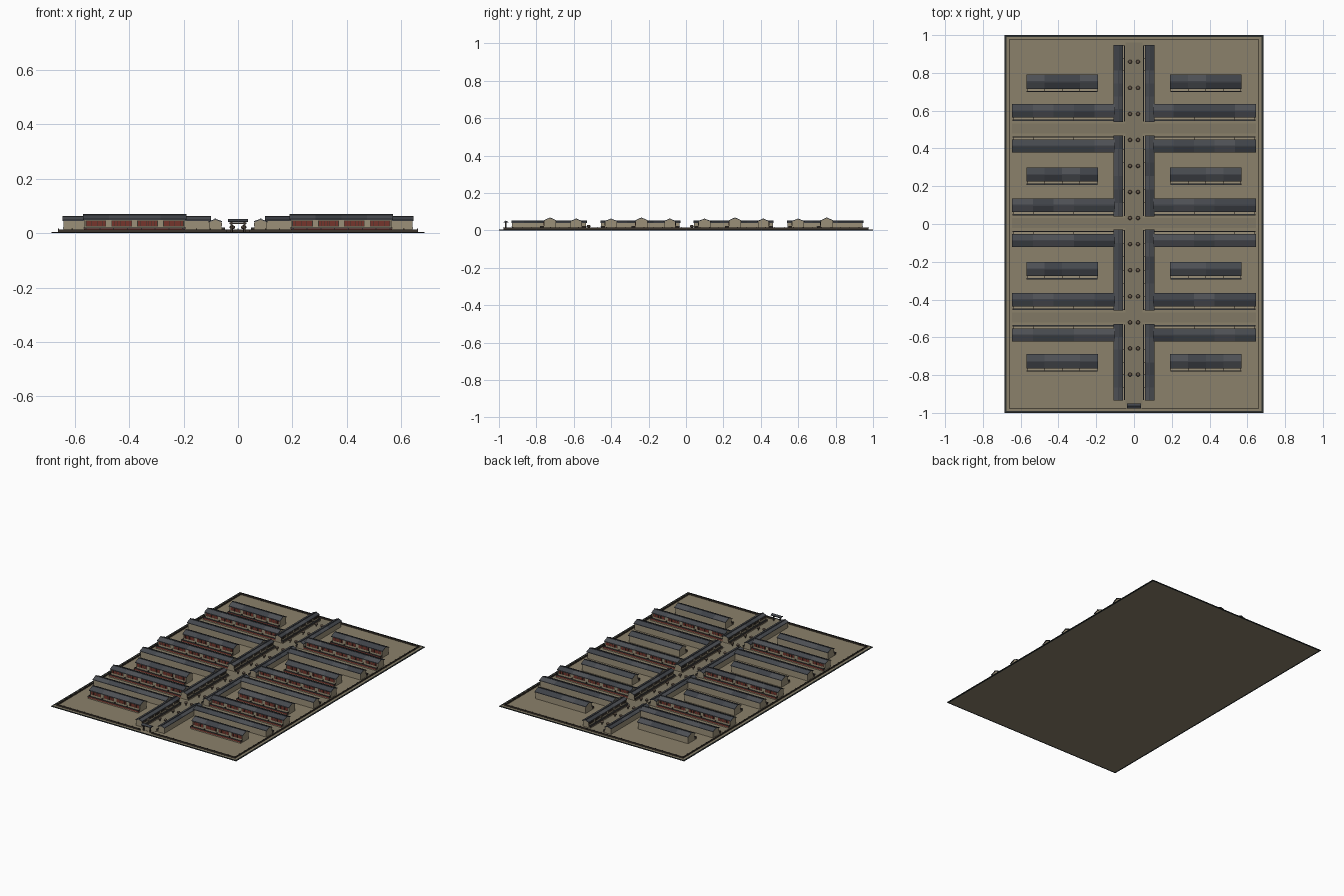
import bpy, bmesh, math, random
from mathutils import Matrix, Vector

if "Cube" in bpy.data.objects:
    bpy.data.objects.remove(bpy.data.objects["Cube"])

random.seed(4)
COL = {
    "earth": (0.26, 0.22, 0.145, 1), "moat": (0.025, 0.03, 0.028, 1),
    "street": (0.22, 0.19, 0.13, 1), "wood": (0.045, 0.035, 0.027, 1),
    "plaster": (0.33, 0.28, 0.19, 1), "red": (0.18, 0.035, 0.025, 1),
    "tile_a": (0.06, 0.066, 0.076, 1), "tile_b": (0.075, 0.08, 0.09, 1),
    "tile_c": (0.05, 0.055, 0.065, 1), "foliage": (0.13, 0.095, 0.07, 1),
}
parts = {}


def get(name, mat):
    return parts.setdefault((name, mat), bmesh.new())


def box(name, mat, x0, x1, y0, y1, z0, z1, m=Matrix()):
    c = Vector(((x0 + x1) / 2, (y0 + y1) / 2, (z0 + z1) / 2))
    s = Matrix.Diagonal((x1 - x0, y1 - y0, z1 - z0, 1))
    bmesh.ops.create_cube(get(name, mat), size=1, matrix=m @ Matrix.Translation(c) @ s)


def prism(name, mat, x0, x1, profile, m=Matrix()):
    """Extrude a (y, z) profile along x."""
    bm = get(name, mat)
    a, b = [[bm.verts.new(m @ Vector((x, y, z))) for y, z in profile] for x in (x0, x1)]
    n = len(profile)
    bm.faces.new(a)
    bm.faces.new(b[::-1])
    for i in range(n):
        bm.faces.new((a[i], b[i], b[(i + 1) % n], a[(i + 1) % n]))


def house(name, length, depth, eave, ridge, bays, trim, m, porch=0.016):
    """Row house along local x, front facing local -y, origin at roof centre."""
    h, d = length / 2, depth / 2
    w, f = d * 0.86, -d - porch
    rise = ridge - eave
    step = length / bays
    # walls with gable ends
    prism(name + "_walls", "plaster", -h + .004, h - .004,
          [(-w, .003), (w, .003), (w, eave + .001), (0, ridge - .003), (-w, eave + .001)], m)
    # porch deck and front rail
    box(name + "_porch", "plaster", -h + .004, h - .004, f, -w + .002, .003, .009, m)
    box(name + "_rail_panel", trim, -h + .004, h - .004, f, f + .002, .009, .018, m)
    box(name + "_rail_cap", "tile_b", -h + .002, h - .002, f - .001, f + .005, .018, .021, m)
    for i in range(bays):
        x0, x1 = -h + i * step, -h + (i + 1) * step
        # roof section per bay
        prism(name + "_roof", random.choice(["tile_a", "tile_b", "tile_c"]), x0, x1,
              [(-d, eave - .002), (-d, eave + .002), (0, ridge), (d, eave + .002),
               (d, eave - .002), (0, ridge - .004)], m)
        # lattice window
        g = step * .13
        box(name + "_window_frame", "wood", x0 + g - .003, x1 - g + .003, -w - .001, -w + .001,
            .024, eave - .003, m)
        box(name + "_window", trim, x0 + g, x1 - g, -w - .002, -w + .001, .026, eave - .005, m)
        n = max(3, int((x1 - x0) / .012))
        for k in range(1, n):
            x = x0 + g + (x1 - x0 - 2 * g) * k / n
            box(name + "_lattice", "wood", x - .0006, x + .0006, -w - .003, -w, .026, eave - .005, m)
    # party dividers across the porch
    for i in range(bays + 1):
        x = -h + .005 + (length - .01) * i / bays
        box(name + "_divider", "wood", x - .001, x + .001, f, -w, .009, .022, m)
    # ridge cap
    box(name + "_ridge_cap", "tile_c", -h, h, -.003, .003, ridge - .002, ridge + .001, m)


def place(x, y, deg=0):
    return Matrix.Translation((x, y, 0)) @ Matrix.Rotation(math.radians(deg), 4, "Z")


# ground and surrounding ditch
box("ground", "earth", -.676, .676, -.991, .991, 0, .004)
for s in (-1, 1):
    a, b = sorted((s * .676, s * .686))
    box("ditch", "moat", a, b, -1, 1, 0, .0045)
    a, b = sorted((s * .991, s * 1.0))
    box("ditch", "moat", -.676, .676, a, b, 0, .0045)

# main street and cross streets
box("main_street", "street", -.045, .045, -.96, .96, .003, .005)
for y in (-.495, .005, .505):
    box("cross_street", "street", -.645, .645, y - .026, y + .026, .003, .0048)

# perimeter fence with gate opening at the front
FX, FY = .66, .975
for s in (-1, 1):
    box("fence", "wood", s * FX - .001, s * FX + .001, -FY, FY, .003, .014)
    a, b = sorted((s * .04, s * FX))
    box("fence", "wood", a, b, -FY - .001, -FY + .001, .003, .014)
    for i in range(40):
        y = -FY + 2 * FY * i / 39
        box("fence_post", "wood", s * FX - .002, s * FX + .002, y - .002, y + .002, .003, .017)
    for i in range(27):
        x = -FX + 2 * FX * i / 26
        if s > 0 or abs(x) > .035:
            box("fence_post", "wood", x - .002, x + .002, s * FY - .002, s * FY + .002, .003, .017)
box("fence", "wood", -FX, FX, FY - .001, FY + .001, .003, .014)

# houses, on both sides of the main street
for s in (-1, 1):
    for y in (.505, .005, -.495):
        house("long_house_south_facing", .545, .072, .047, .063, 5, "red", place(s * .3725, y + .094))
        house("long_house_north_facing", .545, .068, .047, .063, 5, "red", place(s * .3725, y - .092, 180))
    for y in (.753, .262, -.238, -.727):
        house("inner_house", .38, .075, .05, .069, 4, "red", place(s * .38, y))
    for y0, y1 in ((.54, .948), (.04, .468), (-.458, -.03), (-.934, -.53)):
        house("street_house", y1 - y0, .05, .042, .053, 6, "wood",
              place(s * .083, (y0 + y1) / 2, -90 * s), porch=.01)

# street trees in two rows
for s in (-1, 1):
    for i in range(13):
        p = Vector((s * .021, .859 - .138 * i, 0))
        bmesh.ops.create_cone(get("tree_trunk", "wood"), segments=6, radius1=.003, radius2=.002,
                              depth=.014, cap_ends=True,
                              matrix=Matrix.Translation(p + Vector((0, 0, .011))))
        bmesh.ops.create_icosphere(get("tree_crown", "foliage"), subdivisions=2, radius=.0105,
                                   matrix=Matrix.Translation(p + Vector((0, 0, .022)))
                                   @ Matrix.Diagonal((1, 1, .75, 1)))

# entrance gate
G = -.963
for s in (-1, 1):
    box("gate_post", "wood", s * .024 - .0035, s * .024 + .0035, G - .0035, G + .0035, .003, .042)
box("gate_beam", "wood", -.031, .031, G - .003, G + .003, .034, .039)
prism("gate_roof", "tile_c", -.036, .036,
      [(G - .014, .041), (G - .014, .044), (G, .052), (G + .014, .044), (G + .014, .041)])

# turn collected geometry into objects
mats = {}
for k, c in COL.items():
    mats[k] = bpy.data.materials.new(k)
    mats[k].diffuse_color = c
for (name, mat), bm in parts.items():
    bmesh.ops.recalc_face_normals(bm, faces=bm.faces[:])
    me = bpy.data.meshes.new(name)
    bm.to_mesh(me)
    bm.free()
    me.materials.append(mats[mat])
    bpy.context.collection.objects.link(bpy.data.objects.new(name, me))

for m in bpy.data.materials:
    if m.users and not m.is_grease_pencil:
        m.use_nodes = True
        m.node_tree.nodes["Principled BSDF"].inputs["Base Color"].default_value = m.diffuse_color
